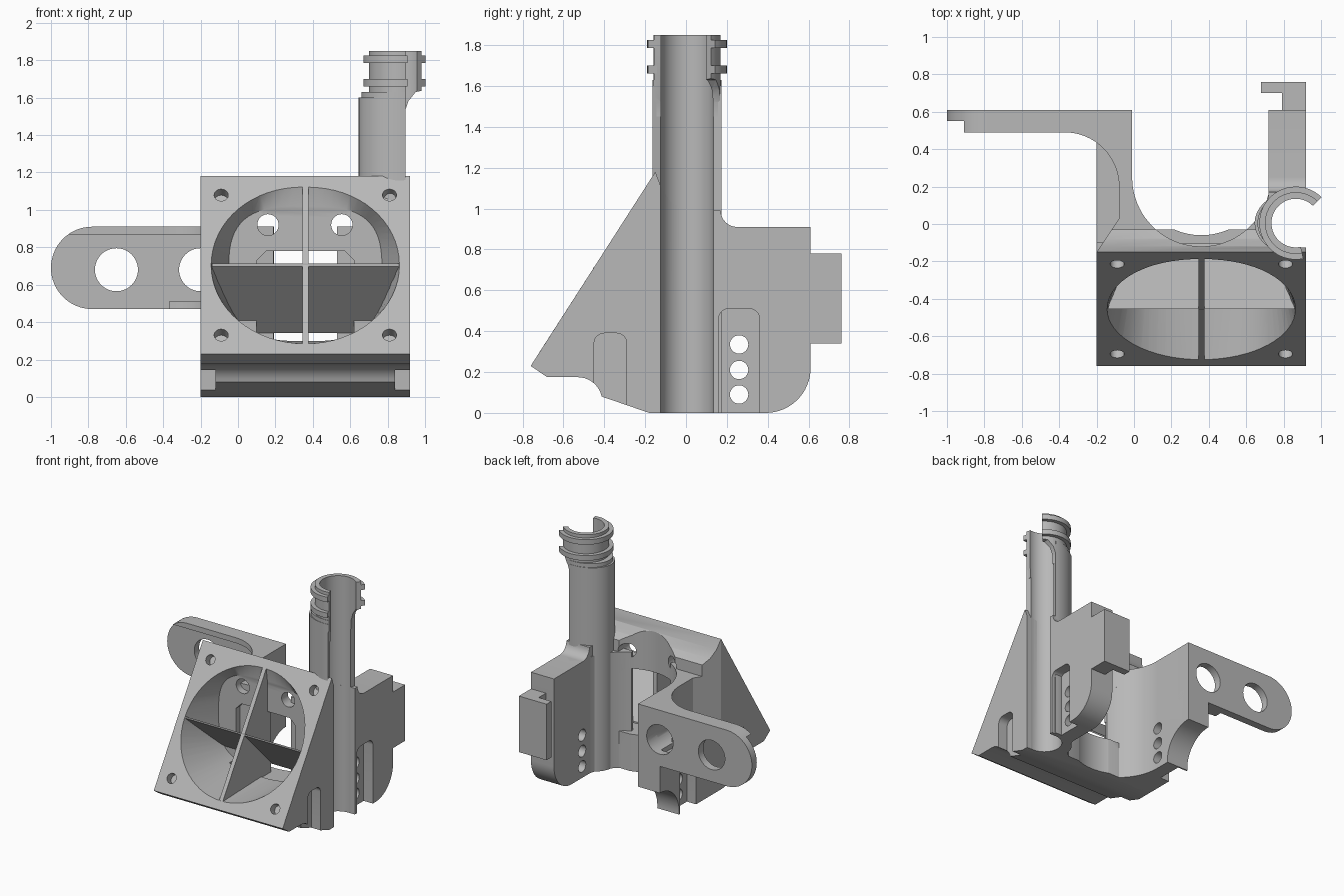
import bpy, bmesh
from math import sin, cos, radians, copysign
from mathutils import Vector

if "Cube" in bpy.data.objects:
    bpy.data.objects.remove(bpy.data.objects["Cube"], do_unlink=True)

gray = bpy.data.materials.new("plain gray")
gray.use_nodes = True
gray.diffuse_color = (0.48, 0.48, 0.48, 1)
gray.node_tree.nodes["Principled BSDF"].inputs["Base Color"].default_value = gray.diffuse_color


def arc(cx, cy, rx, a0, a1, n=16, ry=None):
    ry = ry or rx
    angles = [radians(a0 + (a1 - a0) * i / n) for i in range(n + 1)]
    return [(cx + rx * cos(a), cy + ry * sin(a)) for a in angles]


def loft(name, rings):
    """Closed solid skinned between rings of equal point count."""
    bm = bmesh.new()
    loops = [[bm.verts.new(p) for p in ring] for ring in rings]
    n = len(loops[0])
    for a, b in zip(loops, loops[1:]):
        for i in range(n):
            bm.faces.new((a[i], a[(i + 1) % n], b[(i + 1) % n], b[i]))
    bm.faces.new(loops[0])
    bm.faces.new(loops[-1])
    bmesh.ops.recalc_face_normals(bm, faces=bm.faces)
    mesh = bpy.data.meshes.new(name)
    bm.to_mesh(mesh)
    bm.free()
    mesh.materials.append(gray)
    ob = bpy.data.objects.new(name, mesh)
    bpy.context.collection.objects.link(ob)
    return ob


def prism(name, pts, axis, lo, hi):
    """Extrude a flat outline along x (y,z), y (x,z) or z (x,y)."""
    place = {"x": lambda p, d: (d, p[0], p[1]),
             "y": lambda p, d: (p[0], d, p[1]),
             "z": lambda p, d: (p[0], p[1], d)}[axis]
    return loft(name, [[place(p, d) for p in pts] for d in (lo, hi)])


def box(name, x0, x1, y0, y1, z0, z1):
    return prism(name, [(x0, y0), (x1, y0), (x1, y1), (x0, y1)], "z", z0, z1)


def circle(cx, cy, r, n=32):
    return arc(cx, cy, r, 0, 360, n)[:-1]


def cut(targets, cutters):
    for ob in targets:
        bpy.context.view_layer.objects.active = ob
        for c in cutters:
            mod = ob.modifiers.new("cut", "BOOLEAN")
            mod.operation, mod.solver, mod.object = "DIFFERENCE", "EXACT", c
            bpy.ops.object.modifier_apply(modifier=mod.name)
    for c in cutters:
        bpy.data.objects.remove(c, do_unlink=True)


def slot(y0, y1, top):
    r = 0.05
    return ([(y0, -0.1), (y1, -0.1)] + arc(y1 - r, top - r, r, 0, 90, 6)
            + arc(y0 + r, top - r, r, 90, 180, 6))


CX = 0.36                                   # duct centre line
HY, HR = 0.25, 0.37                         # round clearance behind the duct
inward = Vector((0, 0.841, -0.54))          # into the inclined face
up = Vector((0, 0.54, 0.841))
face_mid = Vector((CX, -0.455, 0.705))
TX, TY = 0.865, 0.005                       # tube axis

# Wedge housing with inclined square face
housing = prism("duct_housing",
                [(-0.15, 1.18), (-0.76, 0.23), (-0.68, 0.175), (-0.53, 0.175)]
                + arc(-0.53, 0.055, 0.12, 75, 12, 6)
                + [(-0.18, 0), (-0.03, 0), (-0.03, 1.0), (-0.08, 1.04), (-0.12, 1.1)],
                "x", -0.2, 0.92)

# Left web: thick below, thin above with a large fillet into the arm
hot_arc = arc(CX, HY, HR, 243, 180)
web_low = prism("left_web_lower", [(-0.2, -0.1), (0.19, -0.1)] + hot_arc
                + [(-0.01, 0.61), (-0.2, 0.61)], "z", 0, 0.53)
web_top = prism("left_web_upper", [(-0.2, -0.15), (0.19, -0.11)] + hot_arc
                + [(-0.01, 0.61), (-0.37, 0.61)] + arc(-0.37, 0.2, 0.29, 90, 0)
                + [(-0.08, 0.03)], "z", 0.47, 0.91)

# Arm plate with round end
arm = prism("left_arm", [(-0.01, 0.47), (-0.01, 0.91)]
            + arc(-0.78, 0.69, 0.22, 90, 270, 32), "y", 0.49, 0.61)

# Right block, its inner filler and hooked tab
block = prism("right_block", [(0.1, 0)] + arc(0.39, 0.22, 0.22, -90, 0)
              + [(0.61, 0.91)] + arc(0.25, 0.99, 0.08, 270, 180, 8) + [(0.1, 0.99)],
              "x", 0.72, 0.92)
filler = prism("right_filler", [(0.92, -0.1), (0.53, -0.1)]
               + arc(CX, HY, HR, 297, 355) + [(0.8, 0.3), (0.92, 0.2)], "z", 0, 0.91)
box("tab_neck", 0.79, 0.92, 0.6, 0.71, 0.34, 0.78)
box("tab_hook", 0.68, 0.92, 0.70, 0.76, 0.34, 0.78)


# Open C-shaped tube with clip rings
def c_tube(name, rx, ry, a0, a1, z0, z1):
    pts = arc(TX, TY, rx, a0, a1, 40, ry) + arc(TX, TY, 0.13, a1, a0, 40)
    return prism(name, pts, "z", z0, z1)


c_tube("tube_lower", 0.22, 0.17, 82, 278, 0, 1.6)
c_tube("tube_shoulder", 0.205, 0.168, 82, 278, 1.6, 1.63)
tops = [c_tube("tube_upper", 0.165, 0.165, 45, 282, 1.45, 1.85)]
for name, z in (("lower", 1.66), ("upper", 1.785)):
    tops.append(c_tube("clip_ring_" + name, 0.195, 0.195, 45, 282, z, z + 0.04))
cut(tops, [prism("tip_cutter", [(0.89, 1.4), (0.89, 1.52), (0.91, 1.58), (0.95, 1.63),
                                (1.1, 1.66), (1.1, 1.4)], "y", -0.4, 0.4)])

# Duct interior: round mouth blending to a rounded rectangle
mouth, throat = [], []
for i in range(64):
    c, s = cos(radians(i * 5.625)), sin(radians(i * 5.625))
    mouth.append(face_mid - inward * 0.01 + Vector((c * 0.507, 0, 0)) + up * s * 0.507)
    sq = lambda v: copysign(abs(v) ** 0.65, v)
    throat.append((CX + 0.41 * sq(c), -0.17, 0.66 + 0.36 * sq(s)))
cutters = [loft("duct_cutter", [mouth, throat]),
           prism("outlet_cutter", [(0.1, 0.29), (0.62, 0.29), (0.62, 0.73), (0.57, 0.78),
                                   (0.15, 0.78), (0.1, 0.73)], "y", -0.25, 0.2),
           prism("round_cutter", circle(CX, HY, HR, 64), "z", 0.29, 1.3),
           prism("ring_cutter", circle(CX, 0.3, 0.36, 64), "z", -0.1, 0.31),
           prism("corner_cutter", [(-0.25, -0.15), (-0.2, -0.15), (-0.08, 0.03),
                                   (-0.25, 0.03)], "z", 0.51, 1.3)]
for x in (0.16, 0.555):
    cutters.append(prism("rear_hole_cutter", circle(x, 0.92, 0.057), "y", -0.25, 0.1))
for x in (-0.09, 0.81):
    for side in (0.445, -0.445):
        mid = face_mid + up * side
        mid.x = x
        ring = [Vector((a, 0, 0)) + up * b for a, b in circle(0, 0, 0.038, 16)]
        cutters.append(loft("screw_cutter", [[mid + inward * d + p for p in ring]
                                             for d in (-0.02, 0.06)]))
for x0, x1 in ((-0.3, -0.12), (0.84, 1.0)):
    cutters.append(prism("side_pocket_cutter", slot(-0.45, -0.29, 0.39), "x", x0, x1))
cut([housing], cutters)

# Vertical channel that leaves the tube open to the side
cut([housing, filler, block],
    [prism("channel_cutter", arc(TX, TY, 0.13, 90, 270, 32)
           + [(1.1, -0.125), (1.1, 0.135)], "z", -0.1, 2)])

# Pockets and three cross holes in both webs
holes = [prism("cross_hole_cutter", circle(0.26, z, 0.045), "x", -0.4, 1.1)
         for z in (0.09, 0.21, 0.335)]
for x0, x1 in ((-0.3, -0.12), (0.84, 1.0)):
    holes.append(prism("web_pocket_cutter", slot(0.16, 0.36, 0.51), "x", x0, x1))
cut([web_low, block, filler], holes)

# Hollow under the left web's heel
cut([web_low], [prism("heel_cutter", circle(0.61, 0.02, 0.24, 48), "x", -0.3, 0.1),
                box("heel_corner_cutter", -0.3, 0.1, 0.6, 0.7, -0.1, 0.25)])

# Arm holes, and a front recess that leaves a ledge along the top
cut([arm, web_top],
    [prism("arm_hole_cutter", circle(x, 0.68, 0.115, 48), "y", 0.2, 0.7)
     for x in (-0.65, -0.2)]
    + [box("recess_cutter", -1.1, -0.17, 0.1, 0.55, 0.51, 0.868),
       box("recess_foot_cutter", -1.1, -0.37, 0.1, 0.55, 0.4, 0.52)])

# Crossed vanes inside the duct
outline = [(0, 0.5), (0.6, 0.44), (1, 0.38), (1, -0.38), (0.6, -0.44), (0, -0.5)]
slope = Vector((0, 0.35, -0.355))
loft("horizontal_vane", [[face_mid + slope * d + Vector((w, 0, t))
                          for d, w in outline] for t in (-0.007, 0.007)])
prism("vertical_vane", [(-0.725, 0.285), (-0.185, 1.125), (-0.17, 1.0), (-0.13, 0.77),
                        (-0.13, 0.29)], "x", CX - 0.016, CX + 0.016)

# Smooth curved walls, keep edges sharp
bpy.ops.object.select_all(action="DESELECT")
for ob in bpy.context.scene.objects:
    if ob.type == "MESH" and gray.name in ob.data.materials:
        ob.select_set(True)
        bpy.context.view_layer.objects.active = ob
bpy.ops.object.shade_smooth_by_angle(angle=radians(30))
